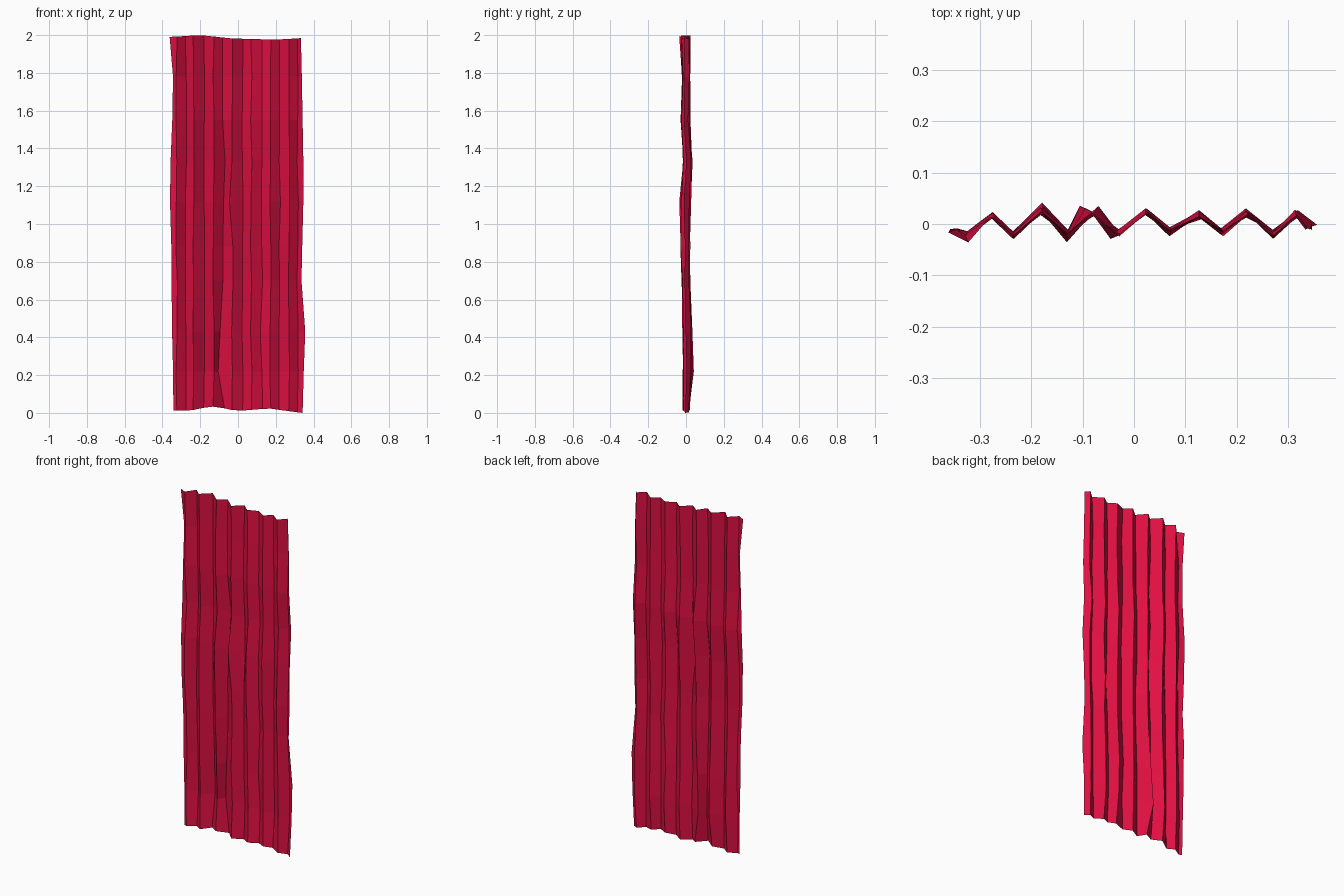
import bpy, bmesh, math, random

random.seed(7)

# Pleat columns: x position and mean depth of each fold line
xs = [-0.346, -0.325, -0.276, -0.234, -0.178, -0.129, -0.079, -0.03,
      0.024, 0.07, 0.127, 0.171, 0.221, 0.27, 0.316, 0.344]
ys = [-0.012, -0.022, 0.017, -0.024, 0.026, -0.022, 0.024, -0.02,
      0.023, -0.014, 0.018, -0.016, 0.022, -0.021, 0.02, -0.005]

# Rows: height, left edge, right edge, fold depth scale, sway in y
rows = [(0.0, -0.342, 0.342, 0.7, 0.0), (0.22, -0.344, 0.348, 1.0, 0.007),
        (0.43, -0.349, 0.356, 1.0, 0.004), (0.7, -0.352, 0.336, 0.95, 0.0),
        (0.88, -0.353, 0.34, 1.05, -0.004), (1.12, -0.36, 0.346, 1.15, -0.004),
        (1.33, -0.357, 0.346, 1.0, 0.005), (1.55, -0.348, 0.342, 0.95, -0.004),
        (1.78, -0.344, 0.338, 0.85, -0.002), (2.0, -0.362, 0.333, 0.95, -0.002)]

# Individual fold kinks: (row, column) -> dx, dy
kinks = {(0, 6): (0.008, 0), (1, 6): (-0.024, 0.004), (2, 6): (-0.015, 0),
         (5, 5): (-0.004, -0.01), (5, 7): (-0.018, -0.004),
         (6, 6): (0.008, 0.006), (1, 4): (0, 0.01), (9, 1): (0, -0.01),
         (9, 0): (0, -0.006), (5, 8): (0.006, 0.005), (2, 10): (-0.006, 0)}


def interp(x, table):
    for (x0, z0), (x1, z1) in zip(table, table[1:]):
        if x <= x1:
            return z0 + (z1 - z0) * max(0, (x - x0) / (x1 - x0))
    return table[-1][1]


# Wavy hem and top edge
hem = [(-0.35, 0.012), (-0.25, 0.012), (-0.14, 0.035), (0, 0.01), (0.16, 0.024), (0.34, 0.0)]
top = [(-0.36, 1.99), (-0.2, 2.0), (-0.03, 1.982), (0.2, 1.976), (0.34, 1.984)]

# Pleated curtain sheet
bm = bmesh.new()
grid = []
for r, (z, left, right, depth, sway) in enumerate(rows):
    line = []
    for c, (x, y) in enumerate(zip(xs, ys)):
        dx, dy = kinks.get((r, c), (0, 0))
        px = x + dx + random.uniform(-0.004, 0.004)
        py = y * depth + sway + dy + random.uniform(-0.004, 0.004)
        if c == 0:
            px = left
        elif c == len(xs) - 1:
            px = right
        pz = interp(x, hem) if r == 0 else interp(x, top) if r == len(rows) - 1 else z
        line.append(bm.verts.new((px, py, pz)))
    grid.append(line)
for a, b in zip(grid, grid[1:]):
    for i in range(len(a) - 1):
        bm.faces.new((a[i], a[i + 1], b[i + 1], b[i]))

mesh = bpy.data.meshes.new("curtain")
bm.to_mesh(mesh)
bm.free()
curtain = bpy.data.objects.new("curtain", mesh)
bpy.context.collection.objects.link(curtain)

# Crimson cloth
cloth = bpy.data.materials.new("crimson_cloth")
cloth.diffuse_color = (0.75, 0.005, 0.055, 1)
mesh.materials.append(cloth)
